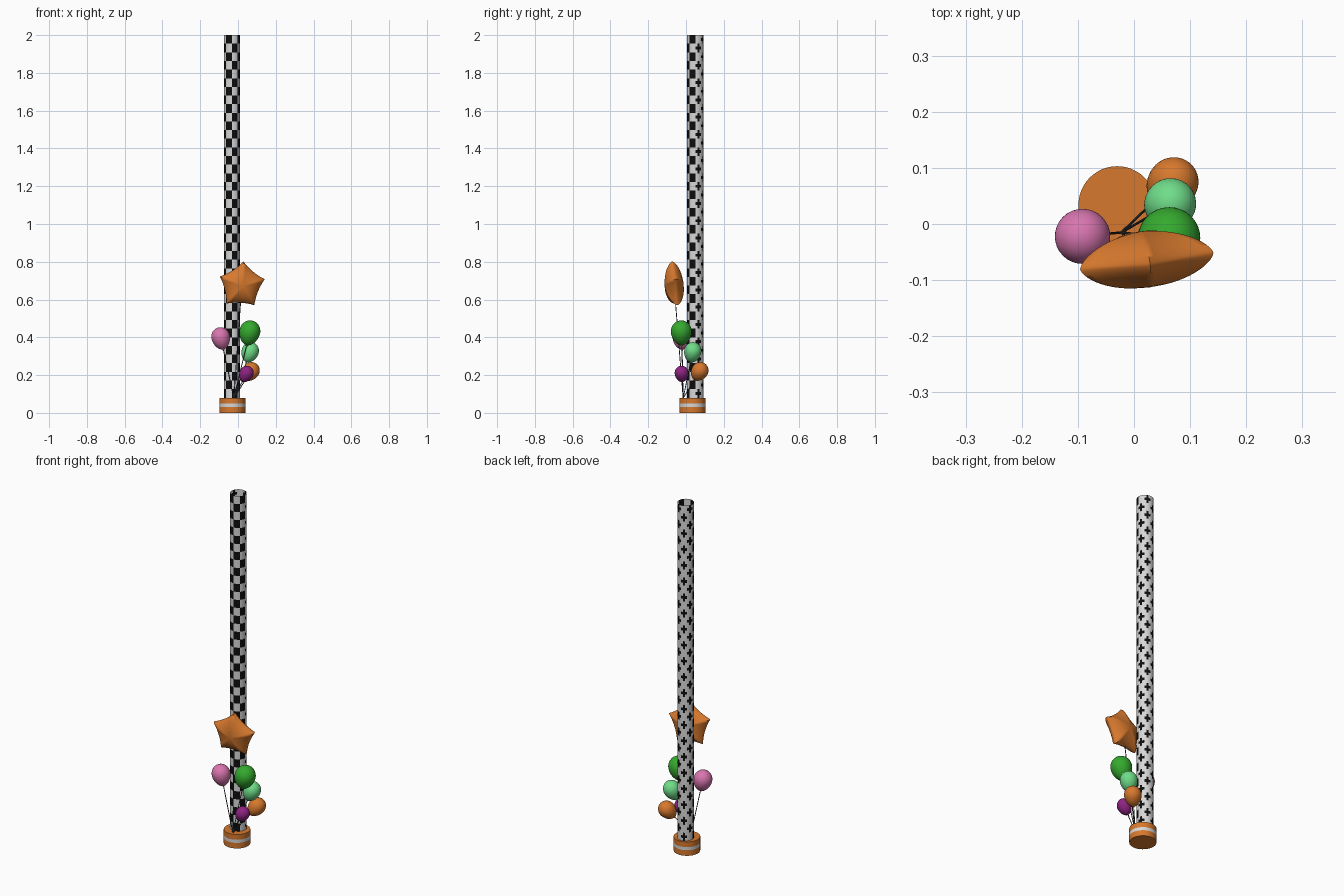
import bpy, bmesh, math
from mathutils import Vector, Quaternion

if "Cube" in bpy.data.objects:
    bpy.data.objects.remove(bpy.data.objects["Cube"])


def mat(name, rgb):
    m = bpy.data.materials.new(name)
    m.diffuse_color = (*rgb, 1)
    m.use_nodes = True
    m.node_tree.nodes["Principled BSDF"].inputs["Base Color"].default_value = m.diffuse_color
    return m


ORANGE = mat("orange", (0.68, 0.19, 0.027))
WHITE = mat("pale grey", (0.68, 0.68, 0.68))
BLACK = mat("black", (0.004, 0.004, 0.004))
STRING = mat("dark grey", (0.06, 0.065, 0.07))
PINK = mat("pink", (0.69, 0.18, 0.43))
GREEN = mat("green", (0.035, 0.40, 0.028))
MINT = mat("light green", (0.16, 0.72, 0.25))
PURPLE = mat("purple", (0.27, 0.017, 0.22))

ANCHOR = Vector((-0.022, -0.015, 0.078))
UP = Vector((0, 0, 1))


def make(name, bm, mats, smooth=40):
    bmesh.ops.recalc_face_normals(bm, faces=bm.faces)
    me = bpy.data.meshes.new(name)
    bm.to_mesh(me)
    bm.free()
    ob = bpy.data.objects.new(name, me)
    bpy.context.collection.objects.link(ob)
    for m in mats:
        me.materials.append(m)
    bpy.ops.object.select_all(action='DESELECT')
    ob.select_set(True)
    bpy.context.view_layer.objects.active = ob
    bpy.ops.object.shade_smooth_by_angle(angle=math.radians(smooth))
    return ob


def lathe(bm, profile, n, cx=0, cy=0):
    """Skin rings of (radius, z); a zero radius closes to a point."""
    rings = []
    for r, z in profile:
        if r == 0:
            rings.append([bm.verts.new((cx, cy, z))])
        else:
            rings.append([bm.verts.new((cx + r * math.cos(2 * math.pi * i / n),
                                        cy + r * math.sin(2 * math.pi * i / n), z)) for i in range(n)])
    for a, b in zip(rings, rings[1:]):
        for i in range(n):
            j = (i + 1) % n
            q = [a[i % len(a)], a[j % len(a)], b[j % len(b)], b[i % len(b)]]
            bm.faces.new(list(dict.fromkeys(q)))


def string(name, end):
    d = end - ANCHOR
    bm = bmesh.new()
    lathe(bm, [(0, 0), (0.0022, 0), (0.0022, d.length), (0, d.length)], 8)
    ob = make(name, bm, [STRING])
    ob.rotation_mode = 'QUATERNION'
    ob.rotation_quaternion = UP.rotation_difference(d)
    ob.location = ANCHOR


# base drum with a pale stripe round the middle
bm = bmesh.new()
lathe(bm, [(0, 0), (0.069, 0), (0.069, 0.032), (0.069, 0.05), (0.069, 0.08), (0, 0.08)], 48, -0.03, 0.034)
for f in bm.faces:
    if 0.032 < f.calc_center_median().z < 0.05:
        f.material_index = 1
make("base", bm, [ORANGE, WHITE])

# open tube pole, chequered in front and with plus marks behind
PX, PY, ROWS = -0.032, 0.049, 42
bm = bmesh.new()
lathe(bm, [(0.043, 0.08 + 1.92 * k / (ROWS * 3)) for k in range(ROWS * 3 + 1)], 24, PX, PY)
for f in bm.faces:
    c = f.calc_center_median()
    a = math.atan2(c.y - PY, c.x - PX) % (2 * math.pi)
    col, row = int(a / (2 * math.pi) * 24), int((c.z - 0.08) / 1.92 * ROWS * 3)
    corner = col % 3 != 1 and row % 3 != 1
    if (col // 3 + row // 3) % 2 == 0 and not (corner and c.y > PY + 0.005):
        f.material_index = 1
make("pole", bm, [WHITE, BLACK])


# teardrop balloons leaning away from the point where the strings meet
def balloon(name, m, centre, r):
    c = Vector(centre)
    d = (c - ANCHOR).normalized()
    prof = []
    for k in range(25):
        t = math.pi * k / 24
        z = math.cos(t)
        w = math.sin(t) * (1 - 0.12 * max(0, -z) ** 2)
        prof.append((0 if k in (0, 24) else r * w, r * z * (1.05 if z > 0 else 1.38)))
    bm = bmesh.new()
    lathe(bm, prof, 32)
    # small knot under the balloon
    lathe(bm, [(0, -1.36 * r), (0.05 * r, -1.36 * r), (0.12 * r, -1.46 * r), (0, -1.46 * r)], 12)
    ob = make(name, bm, [m], 60)
    ob.rotation_mode = 'QUATERNION'
    ob.rotation_quaternion = UP.rotation_difference(d)
    ob.location = c
    string(name + "_string", c - d * 1.4 * r)


balloon("pink_balloon", PINK, (-0.092, -0.022, 0.402), 0.049)
balloon("green_balloon", GREEN, (0.063, -0.025, 0.432), 0.055)
balloon("light_green_balloon", MINT, (0.065, 0.036, 0.327), 0.0455)
balloon("orange_balloon", ORANGE, (0.07, 0.074, 0.223), 0.0445)
balloon("purple_balloon", PURPLE, (0.046, -0.023, 0.211), 0.037)

# puffy foil star: concave five-pointed outline, domed front and back
R, VALLEY, HALF, SEG, RINGS = 0.126, 0.74, 0.05, 10, 14
outline = []
for p in range(5):
    a0 = math.pi / 2 + p * math.tau / 5
    A, B, V = [Vector((math.cos(a), math.sin(a))) * s for a, s in
               ((a0, 1), (a0 + math.tau / 5, 1), (a0 + math.tau / 10, VALLEY))]
    C = 2 * V - (A + B) / 2
    for k in range(SEG):
        t = k / SEG
        outline.append(R * ((1 - t) ** 2 * A + 2 * t * (1 - t) * C + t * t * B))
bm = bmesh.new()
n = len(outline)
rim = [bm.verts.new((p.x, 0, p.y)) for p in outline]
for side in (-1, 1):
    prev = rim
    for k in range(1, RINGS):
        s = math.cos(math.pi / 2 * (1 - (RINGS - k) / RINGS))
        y = side * HALF * (1 - s * s) ** 0.65
        ring = [bm.verts.new((p.x * s, y, p.y * s)) for p in outline]
        for i in range(n):
            j = (i + 1) % n
            bm.faces.new((prev[i], prev[j], ring[j], ring[i]))
        prev = ring
    tip = bm.verts.new((0, side * HALF, 0))
    for i in range(n):
        bm.faces.new((prev[i], prev[(i + 1) % n], tip))
star = make("star_balloon", bm, [ORANGE], 70)
c = Vector((0.02, -0.063, 0.676))
d = (c - ANCHOR).normalized()
star.rotation_mode = 'QUATERNION'
star.rotation_quaternion = UP.rotation_difference(d) @ Quaternion(UP, math.radians(7))
star.location = c
string("star_balloon_string", c - d * 0.09)
